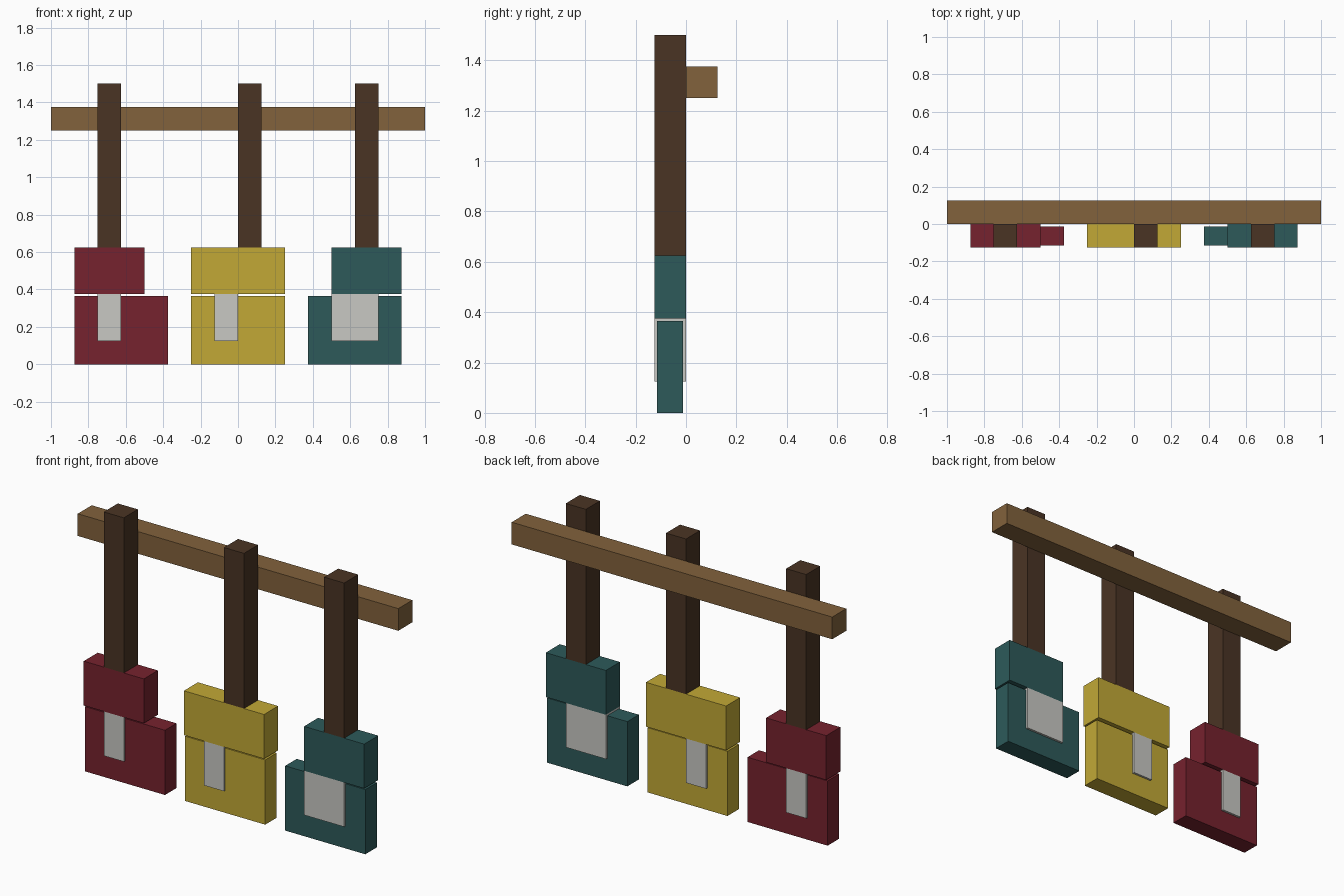
import bpy

if "Cube" in bpy.data.objects:
    bpy.data.objects.remove(bpy.data.objects["Cube"])


def linear(c):
    c /= 255
    return c / 12.92 if c <= 0.04045 else ((c + 0.055) / 1.055) ** 2.4


def material(name, r, g, b):
    m = bpy.data.materials.new(name)
    m.diffuse_color = (linear(r), linear(g), linear(b), 1)
    m.use_nodes = True
    m.node_tree.nodes["Principled BSDF"].inputs["Base Color"].default_value = m.diffuse_color
    return m


def box(name, mat, x, y, z):
    """Box spanning the (min, max) pairs x, y and z."""
    spans = (x, y, z)
    bpy.ops.mesh.primitive_cube_add(size=1, location=[(a + b) / 2 for a, b in spans])
    ob = bpy.context.object
    ob.name = name
    ob.scale = [b - a for a, b in spans]
    bpy.ops.object.transform_apply(location=False, rotation=False, scale=True)
    ob.data.materials.append(mat)


light_wood = material("light_wood", 130, 98, 60)
dark_wood = material("dark_wood", 74, 52, 36)
pale_grey = material("pale_grey", 200, 200, 195)
red = material("red", 118, 34, 46)
yellow = material("yellow", 194, 169, 54)
teal = material("teal", 45, 90, 90)

# Horizontal rail behind the posts
box("rail", light_wood, (-1, 1), (0, 0.125), (1.25, 1.375))

# Three hanging tags: post, upper block, lower block and grey inlay x spans
FULL = (-0.125, 0)
tags = [
    ("red", red, (-0.75, -0.625), (-0.875, -0.5), (-0.875, -0.375), (-0.75, -0.625)),
    ("yellow", yellow, (0, 0.125), (-0.25, 0.25), (-0.25, 0.25), (-0.125, 0)),
    ("teal", teal, (0.625, 0.75), (0.5, 0.875), (0.375, 0.875), (0.5, 0.75)),
]
for name, mat, post, upper, lower, inlay in tags:
    box(name + "_post", dark_wood, post, FULL, (0.625, 1.5))
    box(name + "_upper_block", mat, upper, FULL, (0.375, 0.625))
    box(name + "_lower_block", mat, lower, (-0.115, -0.0125), (0, 0.365))
    box(name + "_inlay", pale_grey, inlay, FULL, (0.125, 0.375))
